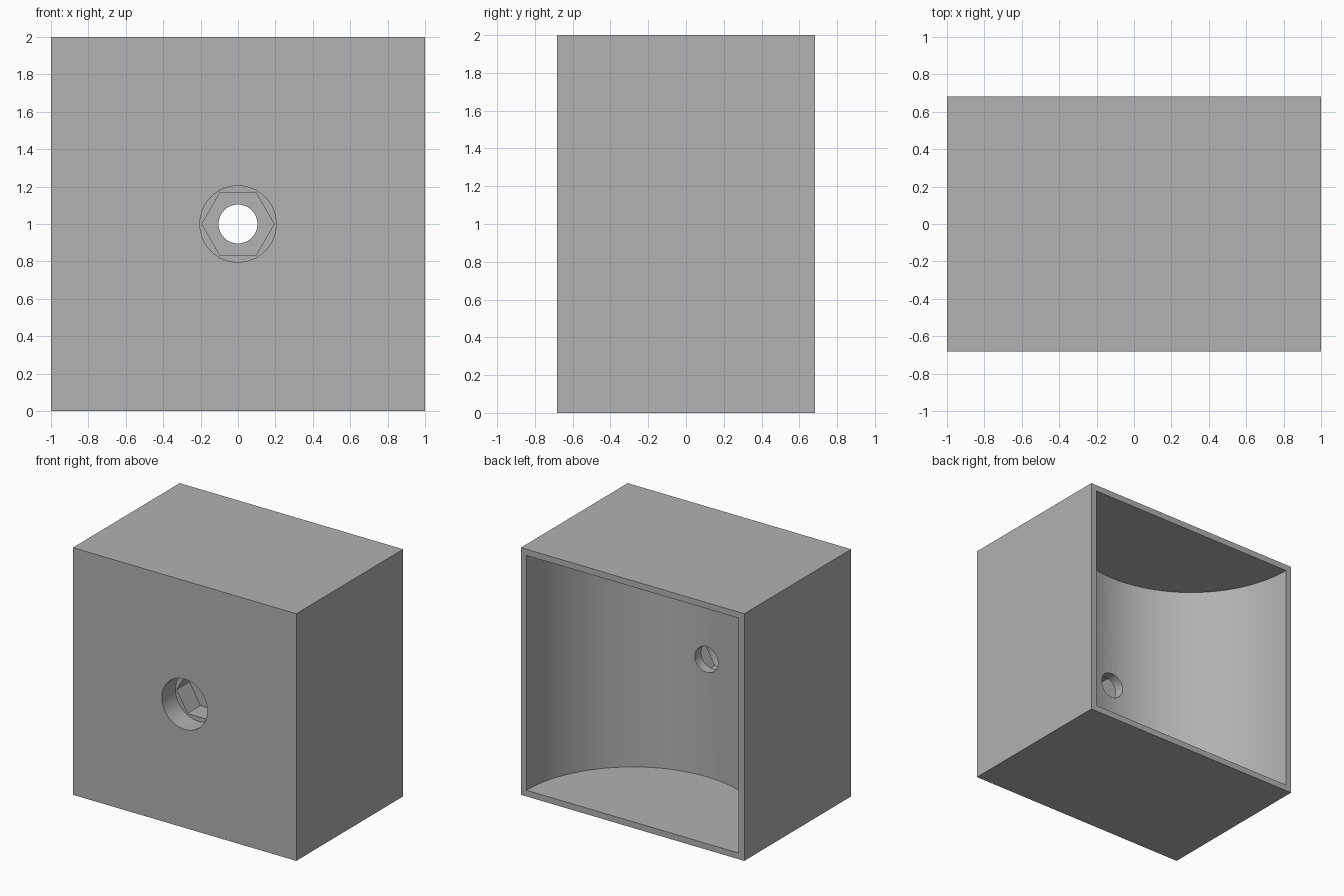
import bpy
import math
from mathutils import Matrix

old = bpy.data.objects.get("Cube")
if old:
    bpy.data.objects.remove(old, do_unlink=True)

HALF_DEPTH = 0.683
FRONT, BACK = -HALF_DEPTH, HALF_DEPTH
MID = 1.0

# Single grey material
grey = bpy.data.materials.new("plain_grey")
grey.use_nodes = True
colour = (0.445, 0.445, 0.445, 1)
grey.diffuse_color = colour
grey.node_tree.nodes["Principled BSDF"].inputs["Base Color"].default_value = colour

# Main block
bpy.ops.mesh.primitive_cube_add(size=2, location=(0, 0, MID))
housing = bpy.context.object
housing.name = "housing"
housing.data.transform(Matrix.Diagonal((1, HALF_DEPTH, 1, 1)))
housing.data.materials.append(grey)


def cut(name, sides, radius, length, location, rotation):
    """Subtract a prism from the housing, then discard the cutter."""
    bpy.ops.mesh.primitive_cylinder_add(
        vertices=sides, radius=radius, depth=length,
        location=location, rotation=rotation)
    cutter = bpy.context.object
    cutter.name = name
    cutter.hide_render = True
    cutter.data.materials.append(grey)
    bpy.context.view_layer.objects.active = housing
    mod = housing.modifiers.new(name, "BOOLEAN")
    mod.operation = "DIFFERENCE"
    mod.solver = "EXACT"
    mod.object = cutter
    bpy.ops.object.modifier_apply(modifier=mod.name)
    bpy.data.objects.remove(cutter, do_unlink=True)


def bore(name, sides, radius, start, end):
    """Cut a bore along y, between two depths, with a corner pointing sideways."""
    cut(name, sides, radius, end - start, (0, (start + end) / 2, MID),
        (math.pi / 2, math.pi / 2, 0))


# Half-round cavity open at the back
cut("cavity_cutter", 96, 0.95, 1.9, (0, BACK, MID), (0, 0, 0))

# Stepped fastener hole: round recess, hexagonal pocket, through hole
bore("recess_cutter", 64, 0.204, FRONT - 0.1, FRONT + 0.175)
bore("hex_pocket_cutter", 6, 0.193, FRONT + 0.1, FRONT + 0.34)
bore("through_hole_cutter", 48, 0.104, FRONT + 0.2, 0)

# Smooth the curved walls, keep edges crisp
bpy.ops.object.select_all(action="DESELECT")
housing.select_set(True)
bpy.context.view_layer.objects.active = housing
bpy.ops.object.shade_smooth_by_angle(angle=math.radians(30))
